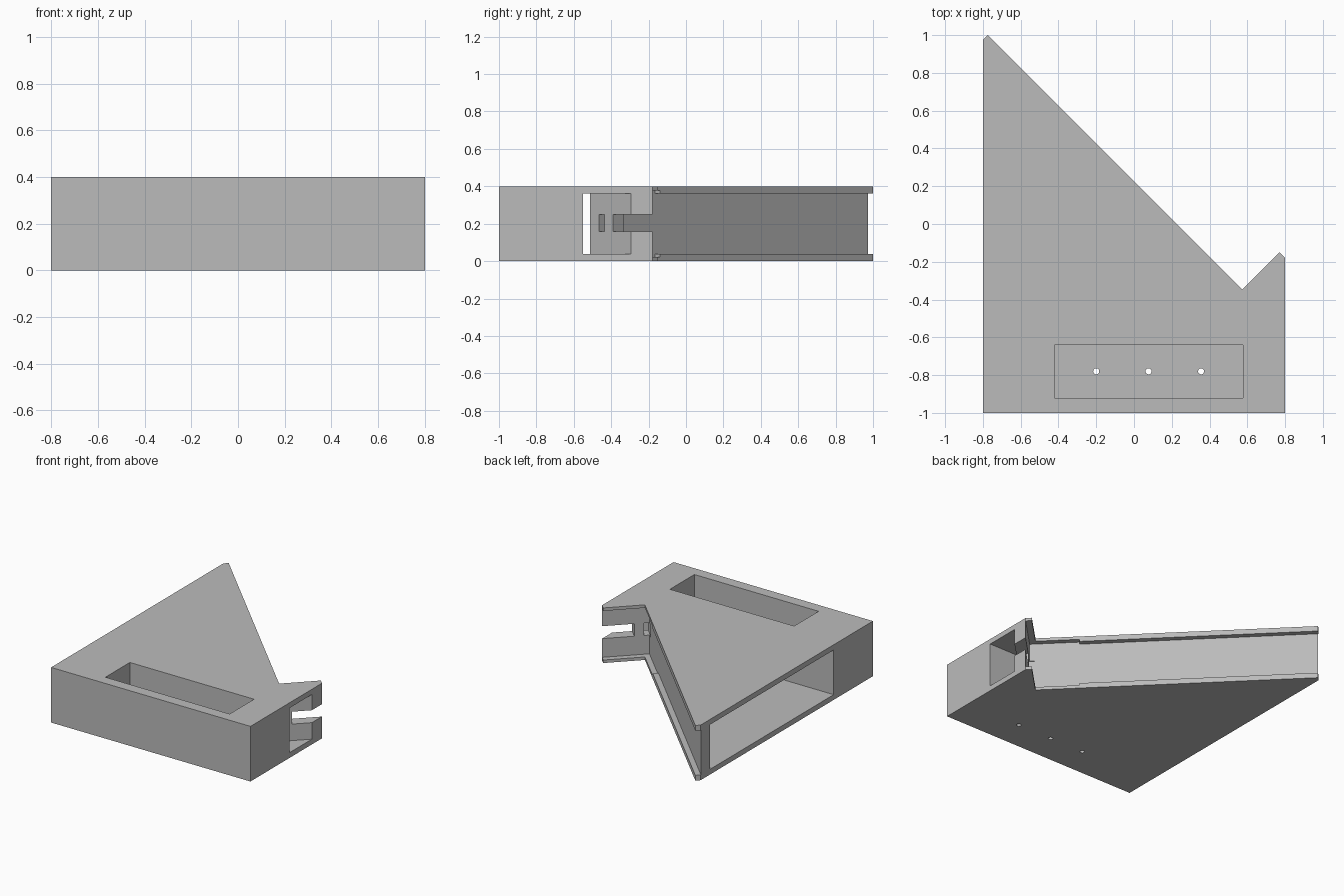
import bpy
import bmesh

default = bpy.data.objects.get("Cube")
if default:
    bpy.data.objects.remove(default, do_unlink=True)

grey = bpy.data.materials.new("plain grey")
grey.use_nodes = True
colour = (0.5, 0.5, 0.5, 1)
grey.diffuse_color = colour
grey.node_tree.nodes["Principled BSDF"].inputs["Base Color"].default_value = colour


def prism(name, outline, low, high):
    """Extrude a flat outline from one height to another."""
    bm = bmesh.new()
    base = bm.faces.new([bm.verts.new((x, y, low)) for x, y in outline])
    top = bmesh.ops.extrude_face_region(bm, geom=[base])["geom"]
    verts = [v for v in top if isinstance(v, bmesh.types.BMVert)]
    bmesh.ops.translate(bm, verts=verts, vec=(0, 0, high - low))
    bmesh.ops.recalc_face_normals(bm, faces=bm.faces)
    mesh = bpy.data.meshes.new(name)
    bm.to_mesh(mesh)
    bm.free()
    mesh.materials.append(grey)
    obj = bpy.data.objects.new(name, mesh)
    bpy.context.collection.objects.link(obj)
    return obj


def carve(target, cutter):
    """Subtract a cutter and discard it."""
    cutter.hide_render = True
    mod = target.modifiers.new("cut", 'BOOLEAN')
    mod.operation = 'DIFFERENCE'
    mod.solver = 'EXACT'
    mod.object = cutter
    bpy.context.view_layer.objects.active = target
    bpy.ops.object.modifier_apply(modifier=mod.name)
    bpy.data.objects.remove(cutter, do_unlink=True)


HEIGHT, LIP = 0.4, 0.038

# Block with a V notch in the back
body = prism("notched_body", [(-0.8, -1), (0.8, -1), (0.8, -0.18), (0.77, -0.15),
                              (0.573, -0.347), (-0.775, 1), (-0.8, 0.975)], 0, HEIGHT)

# Hollow passage running from side to side behind the V walls
carve(body, prism("passage_cutter", [(-0.9, -0.55), (0.9, -0.55), (0.9, -0.195),
                                     (0.582, -0.513), (-0.9, 0.969)], LIP, HEIGHT - LIP))

# Recess in the V walls between top and bottom lips
carve(body, prism("recess_cutter", [(-0.9, 1.072), (0.576, -0.404), (0.9, -0.08),
                                    (0.9, 1.2), (-0.9, 1.2)], LIP, HEIGHT - LIP))

# Taller recess near the corner of the V
carve(body, prism("corner_recess_cutter", [(0.337, -0.165), (0.576, -0.404), (0.9, -0.08),
                                           (0.9, 0.398)], 0.022, HEIGHT - 0.022))

# Open slot and small window through the short V wall
carve(body, prism("slot_cutter", [(0.735, -0.42), (1.05, -0.105), (0.9, 0.045),
                                  (0.585, -0.27)], 0.158, 0.248))
carve(body, prism("window_cutter", [(0.65, -0.485), (0.68, -0.455), (0.57, -0.345),
                                    (0.54, -0.375)], 0.158, 0.248))

# Deep pocket in the top
carve(body, prism("pocket_cutter", [(-0.42, -0.92), (0.577, -0.92), (0.577, -0.64),
                                    (-0.42, -0.64)], LIP, 0.5))

# Screw holes through the pocket floor
for x in (-0.2, 0.077, 0.355):
    bpy.ops.mesh.primitive_cylinder_add(vertices=24, radius=0.016, depth=0.3,
                                        location=(x, -0.78, 0))
    carve(body, bpy.context.object)
